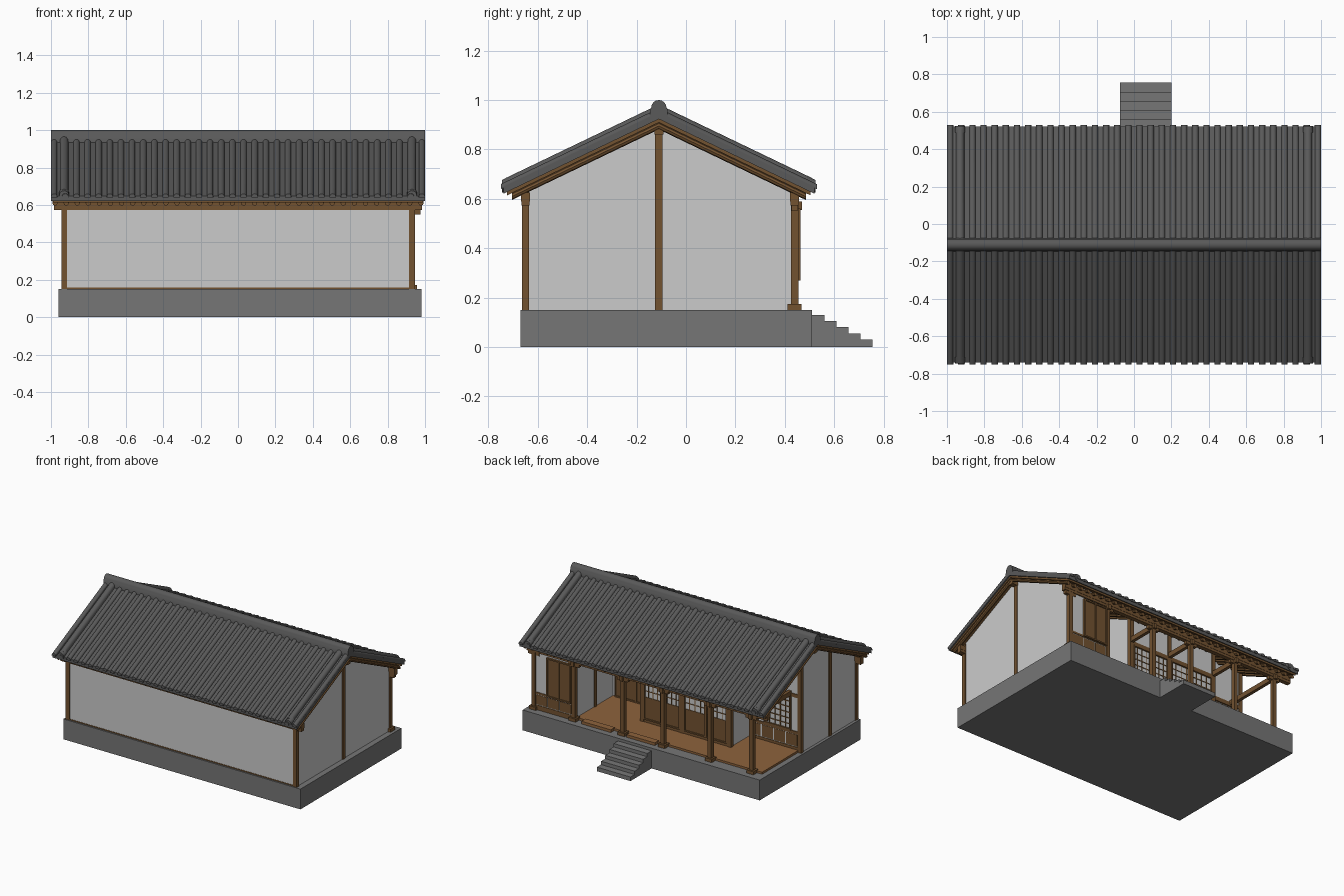
import bpy, bmesh, math
from mathutils import Vector as V

if "Cube" in bpy.data.objects:
    bpy.data.objects.remove(bpy.data.objects["Cube"])

RY, SL = -0.11, 0.48                       # ridge position and roof slope


def material(name, col):
    m = bpy.data.materials.new(name)
    m.diffuse_color = (*col, 1)
    m.use_nodes = True
    m.node_tree.nodes["Principled BSDF"].inputs["Base Color"].default_value = m.diffuse_color
    return m


WOOD = material("wood", (0.17, 0.085, 0.03))
FLOOR = material("floor_wood", (0.27, 0.125, 0.045))
TILE = material("roof_tile", (0.1, 0.1, 0.1))
STONE = material("stone", (0.18, 0.18, 0.18))


def build(name, prisms, mat=None, smooth=False):
    """One object from a list of prisms (ring of points, extrusion vector)."""
    bm = bmesh.new()
    for ring, vec in prisms:
        a = [bm.verts.new(p) for p in ring]
        b = [bm.verts.new(V(p) + V(vec)) for p in ring]
        bm.faces.new(a)
        bm.faces.new(b[::-1])
        n = len(a)
        for i in range(n):
            bm.faces.new((a[i], b[i], b[(i + 1) % n], a[(i + 1) % n]))
    bmesh.ops.recalc_face_normals(bm, faces=bm.faces)
    me = bpy.data.meshes.new(name)
    bm.to_mesh(me)
    bm.free()
    ob = bpy.data.objects.new(name, me)
    bpy.context.collection.objects.link(ob)
    if mat:
        me.materials.append(mat)
    if smooth:
        bpy.ops.object.select_all(action='DESELECT')
        ob.select_set(True)
        bpy.context.view_layer.objects.active = ob
        bpy.ops.object.shade_smooth_by_angle(angle=math.radians(40))
    return ob


def box(x0, x1, y0, y1, z0, z1):
    return [(x0, y0, z0), (x1, y0, z0), (x1, y1, z0), (x0, y1, z0)], (0, 0, z1 - z0)


def along_x(yz, x0, x1):
    return [(x0, y, z) for y, z in yz], (x1 - x0, 0, 0)


def slope_bar(s, xz, d0, d1, z0):
    """Cross-section in x and height, swept down the roof on side s."""
    return ([(x, RY + s * d0, z0 - SL * d0 + z) for x, z in xz],
            (0, s * (d1 - d0), -SL * (d1 - d0)))


def under(y):
    return 0.905 - SL * abs(y - RY)


def arc(cx, r, a0, a1, n):
    return [(cx + r * math.cos(a0 + (a1 - a0) * i / n),
             r * math.sin(a0 + (a1 - a0) * i / n)) for i in range(n + 1)]


# Stone platform and stairs
build("platform", [box(-.96, .98, -.67, .51, 0, .15)], STONE)
build("stairs", [box(-.075, .2, .51, .56 + .049 * i, .13 - .025 * (i + 1) if i < 4 else 0,
                     .13 - .025 * i) for i in range(5)], STONE)

# Roof: sheets, tile rolls, verge ridges and main ridge
rolls = [-.983 + i * 1.966 / 33 for i in range(34)]
sheets, tiles, verges, ends, boards, rafters = [], [], [], [], [], []
for s in (-1, 1):
    sheets.append(slope_bar(s, [(-1, 0), (1, 0), (1, .027), (-1, .027)], 0, .63, .923))
    boards.append(slope_bar(s, [(-.99, 0), (.99, 0), (.99, .015), (-.99, .015)], 0, .615, .909))
    for x in rolls:
        tiles.append(slope_bar(s, arc(x, .017, -.2, math.pi + .2, 8), .02, .64, .95))
        rafters.append(slope_bar(s, arc(x * .995, .014, 0, math.tau * 7 / 8, 7), 0, .595, .895))
    for x in (-.93, .93):
        verges.append(slope_bar(s, [(x - .022, -.01)] + arc(x, .022, 0, math.pi, 6)[::-1]
                                + [(x + .022, -.01)], .02, .62, .96))
        ends.append(slope_bar(s, arc(x, .026, 0, math.tau * 11 / 12, 11), .6, .635, .955))
build("roof_sheet", sheets, TILE)
build("tile_rolls", tiles, TILE, True)
build("verge_ridges", verges, TILE, True)
build("verge_end_tiles", ends, TILE, True)
build("main_ridge", [along_x([(RY - .037, .925), (RY - .034, .965)]
                             + [(RY - .031 * math.cos(i * math.pi / 8),
                                 .969 + .031 * math.sin(i * math.pi / 8)) for i in range(9)]
                             + [(RY + .034, .965), (RY + .037, .925)], -1, 1)], TILE, True)
build("roof_boards", boards, WOOD)
build("rafters", rafters, WOOD, True)

# Purlins and tie beams
W = .015
PX = [.93, .605, .205, -.125, -.51, -.85]    # veranda post positions
build("purlins", [box(-.985, .985, y - .018, y + .018, z - .035, z) for y, z in
                  ((-.65, .625), (.44, .625), (RY, .895))]
      + [box(-.985, .985, y - .016, y + .016, .572, .592) for y in (-.65, .44)], WOOD)
build("tie_beams", [box(x - .012, x + .012, .21, .47, .555, .59) for x in PX[1:5]]
      + [box(-.862, -.838, -.01, .47, .555, .59)], WOOD)

# Posts, footings and brackets
posts = [(x, .44) for x in PX] + [(x, .21) for x in PX[2:5]]
posts += [(x, -.65) for x in (-.93, .93)]
posts += [(.93, RY), (-.93, -.34), (-.93, -.01), (.605, .21), (-.51, -.01)]
build("posts", [box(x - W, x + W, y - W, y + W, .15, under(y)) for x, y in posts], WOOD)
build("post_footings", [box(x - .028, x + .028, .412, .468, .15, .173) for x in PX], WOOD)
build("post_brackets", [box(x - .045, x + .045, .428, .452, .55, .575) for x in PX], WOOD)

# Outer and inner walls
T = .008


def wall_y(y, x0, x1):
    return box(x0, x1, y - T, y + T, .15, under(y))


def wall_x(x, y0, y1):
    top = [(y1, under(y1))] + ([(RY, under(RY))] if y0 < RY < y1 else []) + [(y0, under(y0))]
    return along_x([(y0, .15), (y1, .15)] + top, x - T, x + T)


build("back_wall", [wall_y(-.65, -.92, .92)])
build("gable_walls", [wall_x(.93, -.65, .44), wall_x(-.93, -.65, -.01)])
build("inner_walls", [wall_y(.44, .605, .93), wall_y(.21, -.51, .205), wall_y(-.01, -.93, -.51),
                      wall_y(-.01, .205, .605), wall_x(.605, -.01, .44),
                      wall_x(.205, -.01, .21), wall_x(-.51, -.01, .21)])
build("wall_sills", [box(-.92, .92, -.66, -.64, .15, .158),
                     box(.605, .93, .43, .452, .15, .185), box(.605, .93, .43, .452, .265, .28),
                     box(-.51, .205, .2, .222, .15, .185), box(-.51, .205, .2, .224, .54, .565),
                     box(-.93, -.51, -.02, .002, .15, .185), box(-.93, -.51, -.02, .004, .28, .3),
                     box(-.93, -.51, -.02, .004, .55, .575),
                     box(.205, .605, -.02, .004, .54, .565)], WOOD)


# Doors and lattice windows, all facing the veranda
def frame(x0, x1, y, z0, z1, w=.01, d=.018):
    return [box(x0, x0 + w, y, y + d, z0, z1), box(x1 - w, x1, y, y + d, z0, z1),
            box(x0, x1, y, y + d, z0, z0 + w), box(x0, x1, y, y + d, z1 - w, z1)]


def lattice(x0, x1, y, z0, z1, nx, nz):
    t = .0025
    v = [x0 + (x1 - x0) * i / nx for i in range(1, nx)]
    h = [z0 + (z1 - z0) * i / nz for i in range(1, nz)]
    return ([box(x - t, x + t, y, y + .012, z0, z1) for x in v]
            + [box(x0, x1, y, y + .012, z - t, z + t) for z in h])


build("end_room_door", [box(.63, .81, .44, .455, .28, .55)] + frame(.62, .82, .445, .27, .56)
      + [box(.715, .725, .44, .462, .28, .55)], WOOD)
build("end_room_panels", [box(.625 + i * .098, .715 + i * .098, .44, .45, .19, .26)
                          for i in range(3)], WOOD)
doors = []
for a, b in ((-.11, .19), (-.495, -.14)):
    m = (a + b) / 2
    for x0, x1 in ((a, m), (m, b)):
        doors += frame(x0, x1, .212, .185, .54)
        doors.append(box(x0, x1, .21, .222, .19, .35))
        doors += lattice(x0, x1, .21, .35, .53, 4, 4)
build("veranda_doors", doors, WOOD)
build("hall_doors", frame(.23, .58, -.008, .165, .54) + [box(.4, .41, -.01, .01, .165, .54),
      box(.24, .57, -.01, .004, .17, .53)], WOOD)
build("lattice_window", frame(-.86, -.64, -.008, .3, .55)
      + lattice(-.86, -.64, -.008, .3, .55, 5, 6), WOOD)
build("window_panels", [box(-.91 + i * .1, -.82 + i * .1, -.01, .0, .19, .275)
                        for i in range(4)], WOOD)

# Veranda floor and stepping boards
build("veranda_floor", [box(-.92, .597, -.005, .425, .15, .165)], FLOOR)
build("step_boards", [box(.29, .53, .415, .465, .15, .17), box(-.07, .16, .415, .465, .15, .17)],
      FLOOR)
